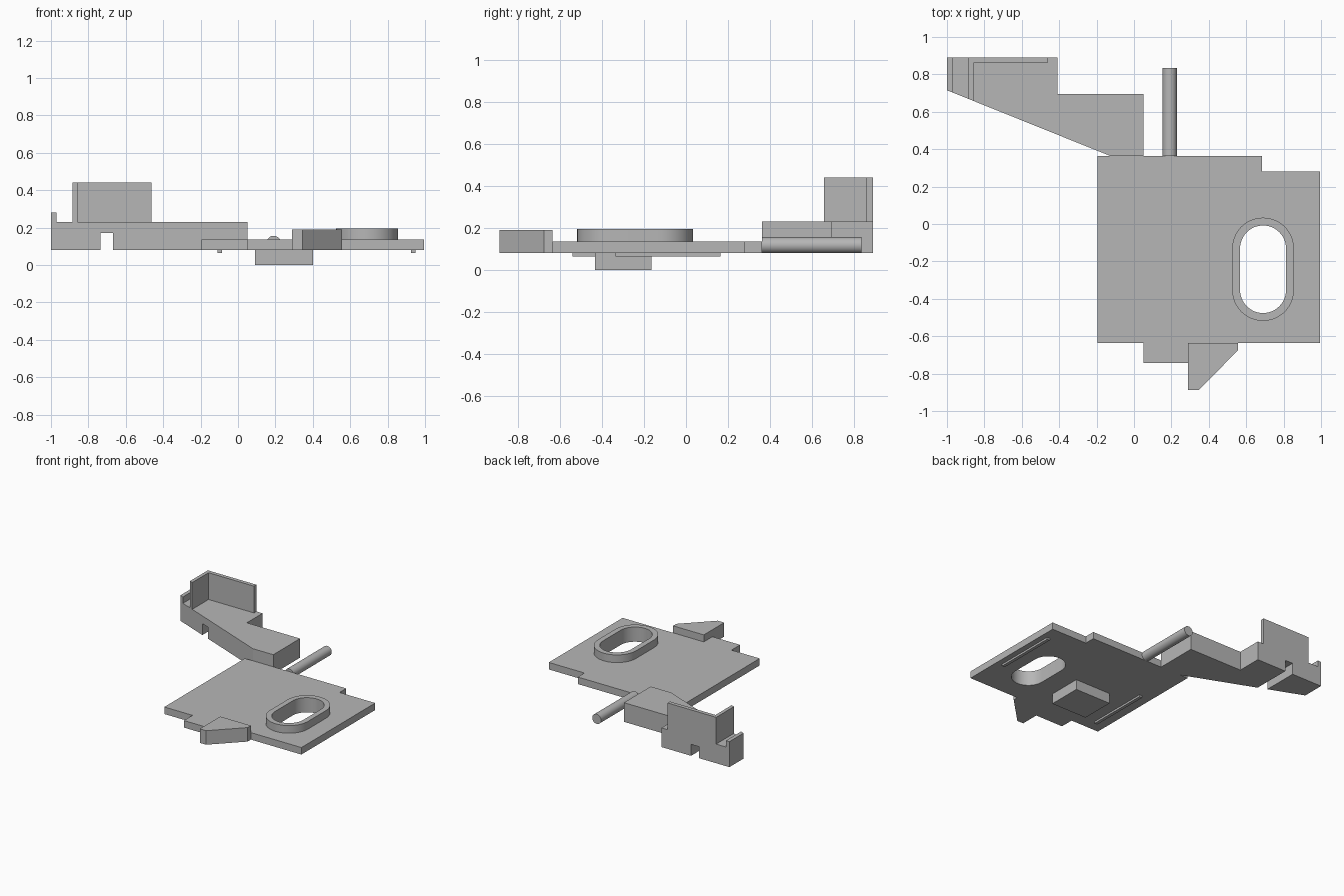
import bpy
import math
from mathutils import Vector

default = bpy.data.objects.get("Cube")
if default:
    bpy.data.objects.remove(default, do_unlink=True)

grey = bpy.data.materials.new("plain grey")
grey.use_nodes = True
COLOUR = (0.47, 0.47, 0.47, 1)
grey.diffuse_color = COLOUR
grey.node_tree.nodes["Principled BSDF"].inputs["Base Color"].default_value = COLOUR


def prism(name, outline, z0, z1):
    """Extrude a flat counter-clockwise outline between two heights."""
    n = len(outline)
    verts = [(x, y, z) for z in (z0, z1) for x, y in outline]
    faces = [list(range(n))[::-1], list(range(n, 2 * n))]
    faces += [(i, (i + 1) % n, n + (i + 1) % n, n + i) for i in range(n)]
    mesh = bpy.data.meshes.new(name)
    mesh.from_pydata(verts, [], faces)
    mesh.materials.append(grey)
    obj = bpy.data.objects.new(name, mesh)
    bpy.context.collection.objects.link(obj)
    return obj


def box(name, x0, x1, y0, y1, z0, z1):
    return prism(name, [(x0, y0), (x1, y0), (x1, y1), (x0, y1)], z0, z1)


def slot(cx, y0, y1, r, steps=24):
    """Outline with straight sides and round ends."""
    pts = []
    for cy, start in ((y1 - r, 0), (y0 + r, math.pi)):
        for i in range(steps + 1):
            a = start + math.pi * i / steps
            pts.append((cx + r * math.cos(a), cy + r * math.sin(a)))
    return pts


def activate(obj):
    bpy.ops.object.select_all(action='DESELECT')
    obj.select_set(True)
    bpy.context.view_layer.objects.active = obj


def cut(targets, cutter):
    cutter.hide_render = True
    for obj in targets:
        activate(obj)
        mod = obj.modifiers.new("cut", 'BOOLEAN')
        mod.operation = 'DIFFERENCE'
        mod.solver = 'EXACT'
        mod.object = cutter
        bpy.ops.object.modifier_apply(modifier=mod.name)
    bpy.data.objects.remove(cutter, do_unlink=True)


# Base plate with stepped edges and front tab
BASE, TOP = 0.08, 0.135
plate = prism("base_plate", [
    (-0.195, -0.635), (0.05, -0.635), (0.05, -0.742), (0.29, -0.742),
    (0.29, -0.635), (0.995, -0.635), (0.995, 0.28), (0.685, 0.28),
    (0.685, 0.363), (-0.195, 0.363)], BASE, TOP)

# Raised collar around the slot
collar = prism("slot_collar", slot(0.69, -0.518, 0.034, 0.165), TOP, 0.195)
cut([plate, collar], prism("slot_cutter", slot(0.69, -0.476, -0.008, 0.123), 0, 0.3))

# Pointed fin at the front edge
prism("front_fin", [(0.29, -0.888), (0.345, -0.888), (0.557, -0.675),
                    (0.557, -0.635), (0.29, -0.635)], BASE, 0.19)

# Tapered side arm with a notch underneath
DECK = 0.23
arm = prism("side_arm", [
    (-1, 0.89), (-1, 0.715), (-0.125, 0.363), (0.052, 0.363),
    (0.052, 0.695), (-0.41, 0.695), (-0.41, 0.89)], BASE, DECK)
cut([arm], box("notch_cutter", -0.735, -0.667, 0.3, 1, 0, 0.17))

# End lip and corner wall standing on the arm
prism("arm_end_lip", [(-1, 0.715), (-0.97, 0.703), (-0.97, 0.89), (-1, 0.89)],
      DECK, 0.28)
prism("arm_corner_wall", [
    (-0.885, 0.89), (-0.885, 0.669), (-0.858, 0.658), (-0.858, 0.86),
    (-0.463, 0.86), (-0.463, 0.89)], DECK, 0.44)

# Round rod at the back
bpy.ops.mesh.primitive_cylinder_add(
    vertices=32, radius=0.038, depth=0.472,
    location=Vector((0.191, 0.599, 0.118)), rotation=(math.pi / 2, 0, 0))
rod = bpy.context.object
rod.name = "back_rod"
rod.data.materials.append(grey)

# Underside block and thin rails
box("under_block", 0.09, 0.4, -0.433, -0.165, 0, BASE)
box("right_under_rail", -0.11, -0.085, -0.54, -0.04, 0.065, BASE)
box("left_under_rail", 0.925, 0.95, -0.335, 0.165, 0.065, BASE)

# Smooth the round parts, keep edges sharp
for obj in (plate, collar, rod):
    activate(obj)
    bpy.ops.object.shade_smooth_by_angle(angle=math.radians(30))
